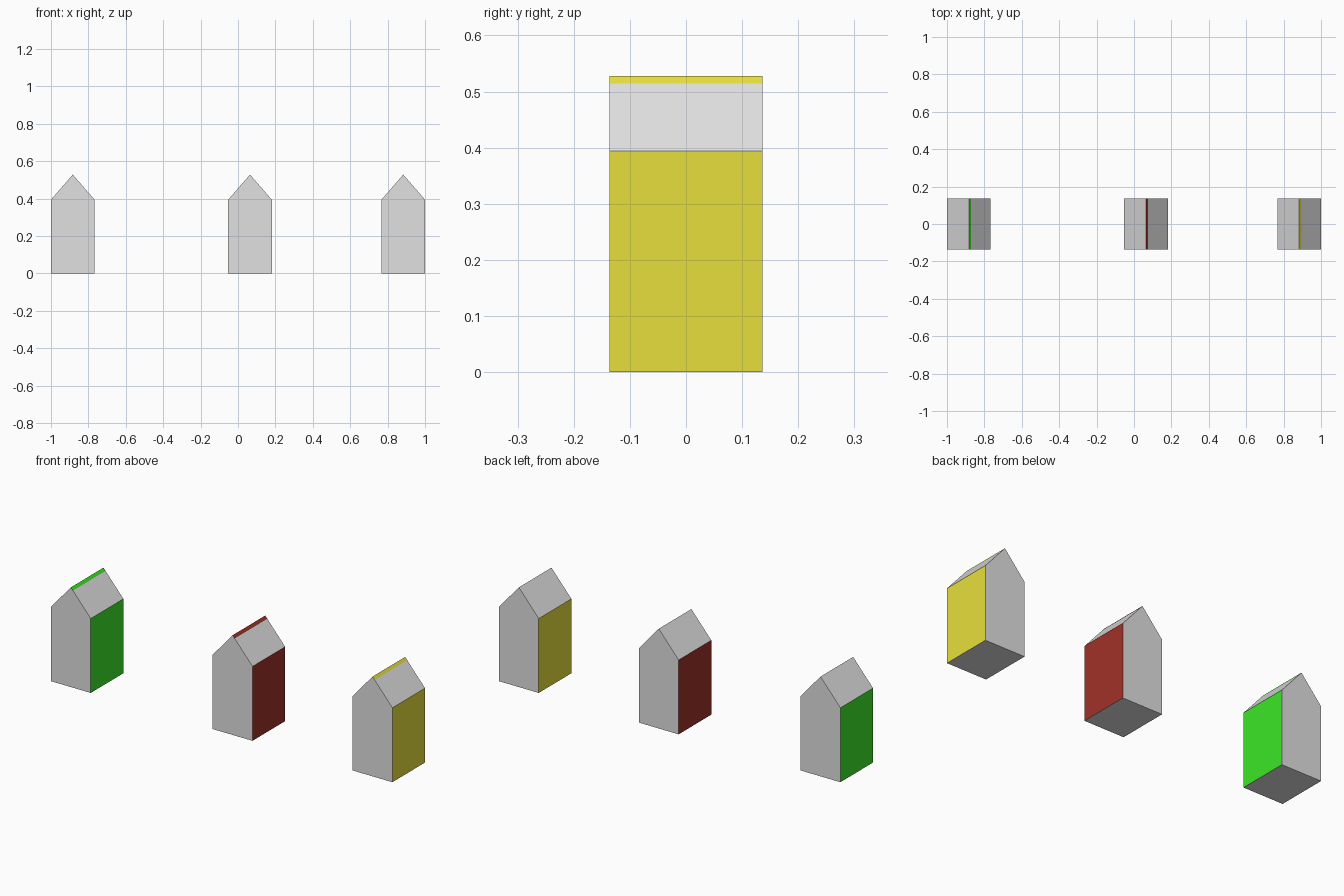
import bpy, bmesh

if "Cube" in bpy.data.objects:
    bpy.data.objects.remove(bpy.data.objects["Cube"])

HALF_W, HALF_D = 0.1165, 0.1365
EAVE, RIDGE, STRIP = 0.394, 0.528, 0.514


def material(name, rgb):
    m = bpy.data.materials.new(name)
    m.diffuse_color = (*rgb, 1.0)
    m.use_nodes = True
    m.node_tree.nodes["Principled BSDF"].inputs["Base Color"].default_value = m.diffuse_color
    return m


grey = material("light_grey", (0.75, 0.75, 0.75))


def house(name, x, paint):
    # gabled profile, with a narrow painted band below the ridge on the right slope
    strip_x = HALF_W * (RIDGE - STRIP) / (RIDGE - EAVE)
    profile = [(-HALF_W, 0), (HALF_W, 0), (HALF_W, EAVE),
               (strip_x, STRIP), (0, RIDGE), (-HALF_W, EAVE)]
    bm = bmesh.new()
    front = bm.faces.new([bm.verts.new((px, -HALF_D, pz)) for px, pz in profile])
    ext = bmesh.ops.extrude_face_region(bm, geom=[front], use_keep_orig=True)
    back = [v for v in ext["geom"] if isinstance(v, bmesh.types.BMVert)]
    bmesh.ops.translate(bm, verts=back, vec=(0, 2 * HALF_D, 0))
    bmesh.ops.recalc_face_normals(bm, faces=bm.faces)

    # side walls and ridge band are painted, everything else is grey
    for f in bm.faces:
        wall = abs(f.normal.x) > 0.95
        band = f.normal.x > 0.3 and f.calc_center_median().z > STRIP
        f.material_index = 1 if wall or band else 0

    mesh = bpy.data.meshes.new(name)
    bm.to_mesh(mesh)
    bm.free()
    mesh.materials.append(grey)
    mesh.materials.append(paint)
    obj = bpy.data.objects.new(name, mesh)
    obj.location.x = x
    bpy.context.collection.objects.link(obj)


house("left_house", -0.8835, material("green", (0.047, 0.85, 0.021)))
house("middle_house", 0.064, material("dark_red", (0.358, 0.032, 0.022)))
house("right_house", 0.8835, material("yellow", (0.80, 0.74, 0.047)))
